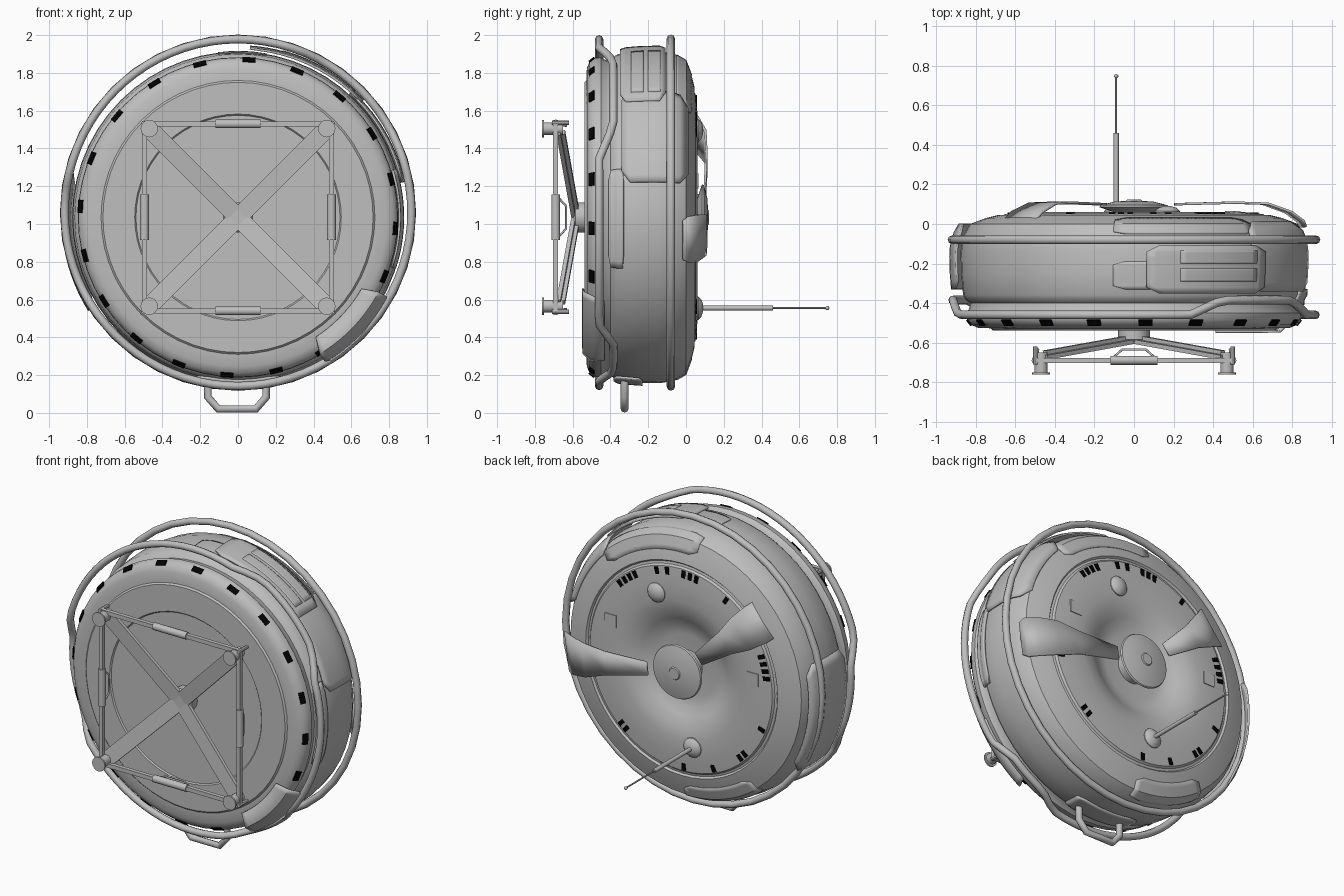
import bpy, bmesh, math
from mathutils import Vector, Matrix

if "Cube" in bpy.data.objects:
    bpy.data.objects.remove(bpy.data.objects["Cube"])

CZ = 1.035  # height of the main axis


def material(name, rgb):
    m = bpy.data.materials.new(name)
    m.use_nodes = True
    m.diffuse_color = (*rgb, 1)
    m.node_tree.nodes["Principled BSDF"].inputs["Base Color"].default_value = (*rgb, 1)
    return m


GREY = material("hull grey", (0.52, 0.52, 0.52))
BLACK = material("window black", (0.001, 0.001, 0.001))


def finish(name, bm, mat=GREY):
    bmesh.ops.recalc_face_normals(bm, faces=bm.faces)
    me = bpy.data.meshes.new(name)
    bm.to_mesh(me)
    bm.free()
    me.materials.append(mat)
    ob = bpy.data.objects.new(name, me)
    bpy.context.collection.objects.link(ob)
    bpy.ops.object.select_all(action='DESELECT')
    ob.select_set(True)
    bpy.context.view_layer.objects.active = ob
    bpy.ops.object.shade_smooth_by_angle(angle=math.radians(35))
    return ob


def polar(r, deg, y):
    a = math.radians(deg)
    return Vector((r * math.cos(a), y, CZ + r * math.sin(a)))


def grid(bm, rows):
    vs = [[bm.verts.new(p) for p in row] for row in rows]
    for r0, r1 in zip(vs, vs[1:]):
        for i in range(len(r0) - 1):
            bm.faces.new((r0[i], r0[i + 1], r1[i + 1], r1[i]))


def solid(ob, t):
    m = ob.modifiers.new("thickness", 'SOLIDIFY')
    m.thickness = t
    m.offset = 0


def revolve(name, profile, centre=(0, CZ), n=56):
    """Spin (radius, y) points about an axis parallel to y."""
    bm = bmesh.new()
    shift = Vector((centre[0], 0, centre[1] - CZ))
    grid(bm, [[polar(max(r, 1e-5), 360 * i / n, y) + shift for i in range(n + 1)] for r, y in profile])
    bmesh.ops.remove_doubles(bm, verts=bm.verts, dist=1e-4)
    return finish(name, bm)


def shell(name, profile, a0, a1, t=0.012, inset=4):
    """Curved panel: part of a revolved profile, with clipped corners."""
    bm = bmesh.new()
    n = 14
    rows = []
    for k, (r, y) in enumerate(profile):
        c = inset if k in (0, len(profile) - 1) else 0
        rows.append([polar(r, a0 + c + (a1 - a0 - 2 * c) * i / n, y) for i in range(n + 1)])
    grid(bm, rows)
    solid(finish(name, bm), t)


def frame(a, b):
    d = (b - a).normalized()
    up = Vector((0, 1, 0)) if abs(d.y) < 0.95 else Vector((0, 0, 1))
    w = d.cross(up).normalized()
    m = Matrix((w, d.cross(w), d)).transposed().to_4x4()
    m.translation = (a + b) / 2
    return m


def beam(name, a, b, w, h):
    bm = bmesh.new()
    bmesh.ops.create_cube(bm, size=1, matrix=frame(a, b) @ Matrix.Diagonal((w, h, (b - a).length, 1)))
    finish(name, bm)


def rod(name, a, b, r, n=12):
    a, b = Vector(a), Vector(b)
    bm = bmesh.new()
    bmesh.ops.create_cone(bm, cap_ends=True, segments=n, radius1=r, radius2=r,
                          depth=(b - a).length, matrix=frame(a, b))
    finish(name, bm)


def tube(name, pts, r, cyclic=False):
    cu = bpy.data.curves.new(name, 'CURVE')
    cu.dimensions = '3D'
    cu.bevel_depth = r
    cu.bevel_resolution = 2
    cu.use_fill_caps = True
    sp = cu.splines.new('POLY')
    sp.points.add(len(pts) - 1)
    for p, q in zip(sp.points, pts):
        p.co = (*q, 1)
    sp.use_cyclic_u = cyclic
    cu.materials.append(GREY)
    bpy.context.collection.objects.link(bpy.data.objects.new(name, cu))


# Main drum
SIDE = [(.85, -.385), (.865, -.36), (.875, -.25), (.878, -.14), (.865, -.06), (.83, 0), (.75, .03), (.69, .045)]
FRONT = [(0, -.53), (.54, -.53), (.547, -.538), (.715, -.538), (.725, -.528), (.79, -.525),
         (.825, -.51), (.845, -.485), (.848, -.45), (.835, -.43), (.83, -.4)]
BACK = [(.68, .033), (.665, .037), (.655, .05), (.56, .06), (.45, .06), (.38, .048), (.31, .015), (.26, -.015),
        (.2, -.025), (0, -.025)]
revolve("drum", FRONT + SIDE + BACK)
revolve("rear_cap", [(.1, -.03), (.1, .06), (.175, .085), (.17, .095), (.1, .113), (.04, .117), (.035, .123), (0, .123)], n=32)


def side_radius(y):
    for (r0, y0), (r1, y1) in zip(SIDE, SIDE[1:]):
        if y <= y1:
            return r0 + (r1 - r0) * max(0, (y - y0) / (y1 - y0))
    return SIDE[-1][0]


def panel(name, a0, a1, y0, y1, off, t=0.012, inset=4):
    ys = [y0 + (y1 - y0) * k / 8 for k in range(9)]
    shell(name, [(side_radius(y) + off, y) for y in ys], a0, a1, t, inset)


# Hull panels: raised shields, then nearly flush covers
panel("top_shield", 43, 86, -.35, -.11, .028)
for k, y in enumerate((-.29, -.2)):
    panel("top_slat_%d" % k, 47, 75, y, y + .065, .032, inset=0)
panel("left_shield", 12, 48, -.34, .01, .02)
panel("right_shield", 165, 212, -.33, 0, .052)
for name, a0, a1, y0, y1 in (("left_cover", -18, 17, -.36, -.33), ("rear_top_cover", 45, 97, -.05, .03),
                             ("top_cover", 80, 97, -.33, -.19), ("rear_lower_cover", 232, 270, -.05, .03)):
    panel(name, a0, a1, y0, y1, .002, .005)
panel("left_strip", -18, 17, -.41, -.33, .006)
panel("handle_plate", 255, 285, -.38, -.23, .01)
shell("front_guard", [(.755, -.545), (.84, -.543), (.885, -.5), (.9, -.43)], -59, -28, inset=2)

# Bumper rings
JOGS = [(18, 30, 61, 72), (-75, -66, -49, -40), (165, 175, 205, 215)]


def ring_y(a):
    for p, q, r, s in JOGS:
        for t in (a, a - 360):
            if p <= t <= s:
                return -.46 + .075 * min(1, (t - p) / (q - p), (s - t) / (s - r))
    return -.46


LIFT = Vector((0, 0, .025))
angles = [4.5 * i for i in range(80)]
tube("front_ring", [polar(.918, a, ring_y(a)) + LIFT for a in angles], .022, True)
tube("rear_ring", [polar(.921, a, -.08) + LIFT for a in angles[::2]], .022, True)
tube("bottom_handle", [(x, -.325, z) for x, z in
     ((-.16, .18), (-.16, .085), (-.105, .021), (.095, .021), (.15, .085), (.15, .18))], .021)

# Windows round the front lip
bm = bmesh.new()
for k in range(20):
    a = 86 - 18 * k
    out = polar(1, a, 0) - Vector((0, 0, CZ))
    normal = (out * .78 + Vector((0, -.62, 0))).normalized()
    side = normal.cross(out).normalized()
    m = Matrix((side, normal.cross(side), normal)).transposed().to_4x4()
    m.translation = polar(.836, a, -.499)
    bmesh.ops.create_cube(bm, size=1, matrix=m @ Matrix.Diagonal((.07, .034, .009, 1)))
finish("front_windows", bm, BLACK)

# Windows round the rear disc
GROUPS = [(52, 4), (74, 1), (81, 1), (96, 3), (121, 1), (164, 4), (202, 1), (225, 2), (248, 1), (268, 1), (311, 2), (345, 1)]
bm = bmesh.new()
for mid, count in GROUPS:
    for i in range(count):
        a = mid + 4.2 * (i - (count - 1) / 2)
        m = Matrix.Translation(polar(.625, a, .054)) @ Matrix.Rotation(-math.radians(a), 4, 'Y')
        bmesh.ops.create_cube(bm, size=1, matrix=m @ Matrix.Diagonal((.045, .009, .026, 1)))
finish("rear_windows", bm, BLACK)

# Rear hatches, domes and antenna
for k, (r, a) in enumerate(((.535, 21), (.53, 171))):
    p = polar(r, a, .058)
    beam("rear_hatch_%d" % k, p, p + Vector((0, .007, 0)), .08, .08)
for name, x, z in (("upper_dome", .17, .46), ("antenna_dome", -.09, -.48)):
    revolve(name, [(.065, .04), (.062, .065), (.045, .082), (.02, .09), (0, .092)], (x, CZ + z), 20)
AX, AZ = -.09, .555
rod("antenna_base", (AX, .06, AZ), (AX, .46, AZ), .013)
rod("antenna_whip", (AX, .45, AZ), (AX, .75, AZ), .005, 8)
bm = bmesh.new()
bmesh.ops.create_uvsphere(bm, u_segments=10, v_segments=6, radius=.011, matrix=Matrix.Translation((AX, .748, AZ)))
finish("antenna_tip", bm)

# Rear brackets, widening outwards and folded over the shoulder
for name, a, reach in (("right_rear_bracket", 141, .84), ("left_rear_bracket", -8, 1)):
    along = polar(1, a, 0) - Vector((0, 0, CZ))
    across = along.cross(Vector((0, 1, 0)))
    bm = bmesh.new()
    grid(bm, [[Vector((0, y, CZ)) + along * (.21 + d * reach) + across * (w * s) for s in (-1, 1)] for d, y, w in
              ((0, .1, .042), (.3, .108, .075), (.46, .103, .11), (.58, .06, .125), (.64, .015, .125), (.655, -.015, .105))])
    solid(finish(name, bm), .012)

# Front docking frame
revolve("frame_hub", [(.08, -.52), (.08, -.585), (.06, -.605), (0, -.605)], n=16)
for i in range(4):
    def at(u, v, y):
        q = Matrix.Rotation(math.pi / 2 * i, 3, 'Y') @ Vector((u, 0, v))
        return Vector((q.x, y, q.z + CZ))
    beam("frame_arm_%d" % i, at(0, 0, -.59), at(.47, .47, -.675), .095, .022)
    beam("arm_rib_%d" % i, at(.03, .03, -.58), at(.45, .45, -.655), .03, .03)
    beam("frame_rod_%d" % i, at(-.5, .495, -.69), at(.5, .495, -.69), .026, .026)
    rod("frame_sleeve_%d" % i, at(-.12, .495, -.69), at(.12, .495, -.69), .023)
    tube("sleeve_brace_%d" % i, [at(-.12, .495, -.69), at(-.06, .485, -.635),
                                 at(.06, .485, -.635), at(.12, .495, -.69)], .006)
    rod("foot_stem_%d" % i, at(.47, .47, -.65), at(.47, .47, -.755), .033, 16)
    rod("foot_pad_%d" % i, at(.47, .47, -.752), at(.47, .47, -.762), .046, 16)
    rod("corner_pin_%d" % i, at(.5, .5, -.62), at(.5, .5, -.71), .012, 8)
